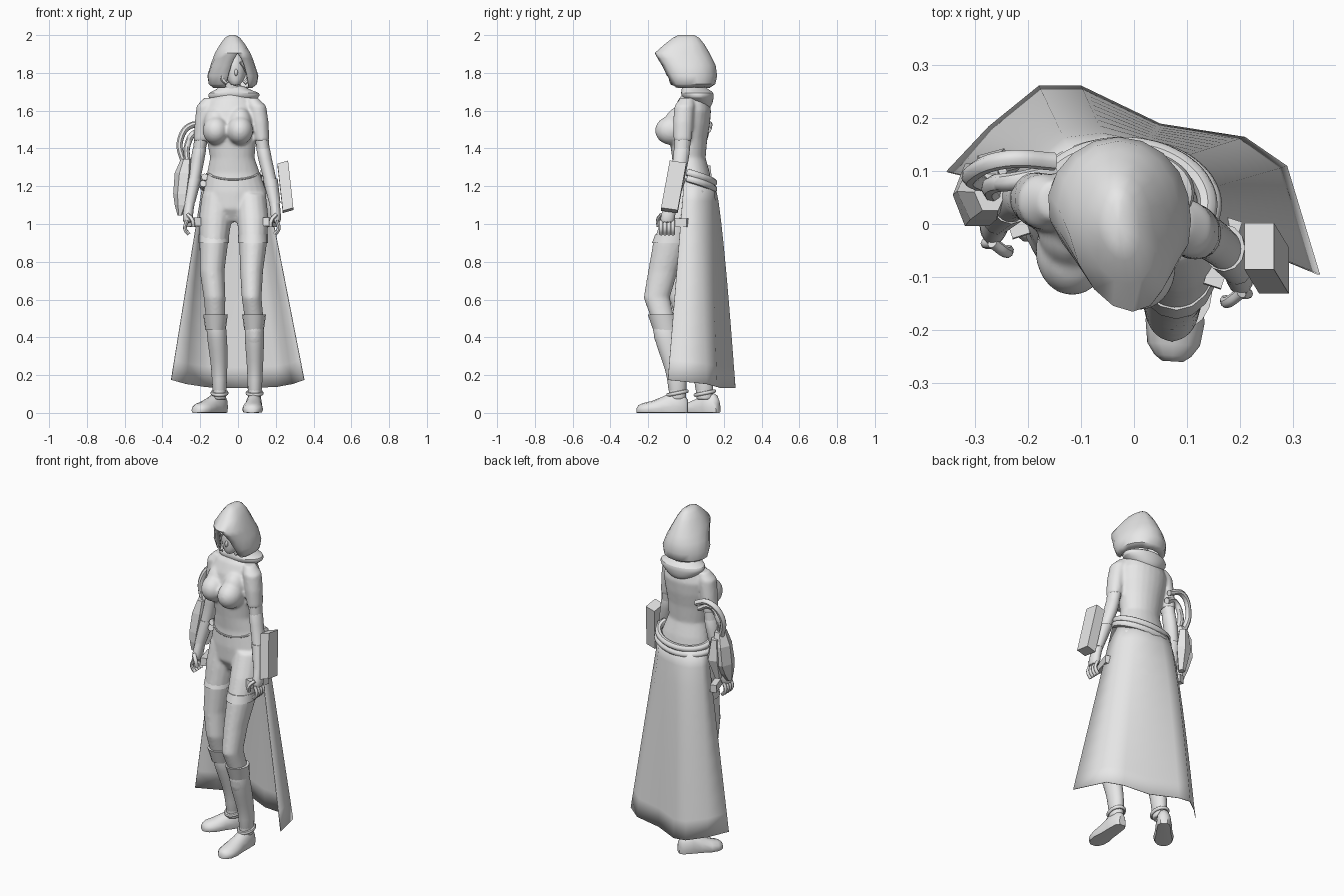
import bpy, bmesh, math
from mathutils import Vector

default_cube = bpy.data.objects.get("Cube")
if default_cube:
    bpy.data.objects.remove(default_cube, do_unlink=True)

grey = bpy.data.materials.new("plain_grey")
grey.use_nodes = True
grey.diffuse_color = (0.8, 0.8, 0.8, 1)
grey.node_tree.nodes["Principled BSDF"].inputs["Base Color"].default_value = (0.8, 0.8, 0.8, 1)
smooth_parts = []


def finish(name, bm, smooth=True, subdivide=0, thickness=0):
    bmesh.ops.remove_doubles(bm, verts=bm.verts[:], dist=.0001)
    bmesh.ops.recalc_face_normals(bm, faces=bm.faces[:])
    mesh = bpy.data.meshes.new(name)
    bm.to_mesh(mesh)
    bm.free()
    mesh.materials.append(grey)
    obj = bpy.data.objects.new(name, mesh)
    bpy.context.collection.objects.link(obj)
    if subdivide:
        obj.modifiers.new("Subdivision", "SUBSURF").levels = subdivide
        obj.modifiers["Subdivision"].render_levels = subdivide
    if thickness:
        obj.modifiers.new("Solidify", "SOLIDIFY").thickness = thickness
    if smooth:
        smooth_parts.append(obj)
    return obj


def skin(name, rows, closed=True, **options):
    """Bridge rows of points; closed rows form a capped tube, open rows a sheet."""
    bm = bmesh.new()
    grid = [[bm.verts.new(p) for p in row] for row in rows]
    count = len(grid[0])
    for low, high in zip(grid, grid[1:]):
        for i in range(count if closed else count - 1):
            j = (i + 1) % count
            bm.faces.new((low[i], low[j], high[j], high[i]))
    if closed:
        bm.faces.new(grid[0])
        bm.faces.new(grid[-1])
    return finish(name, bm, **options)


def loft(name, rings, sides=16, grow=0, **options):
    """Stack of ellipses given as centre x, centre y, height, radius x, radius y."""
    turn = [math.tau * i / sides for i in range(sides)]
    rows = [[(x + (rx + grow) * math.cos(a), y + (ry + grow) * math.sin(a), z) for a in turn]
            for x, y, z, rx, ry in rings]
    return skin(name, rows, **options)


def ball(name, centre, radii, **options):
    bm = bmesh.new()
    bmesh.ops.create_uvsphere(bm, u_segments=20, v_segments=14, radius=1)
    bmesh.ops.scale(bm, vec=radii, verts=bm.verts)
    bmesh.ops.translate(bm, vec=centre, verts=bm.verts)
    return finish(name, bm, **options)


def bar(name, start, end, width, depth):
    """Rectangular block running between two points."""
    start, end = Vector(start), Vector(end)
    bm = bmesh.new()
    bmesh.ops.create_cube(bm, size=1)
    bmesh.ops.scale(bm, vec=(width, depth, (end - start).length), verts=bm.verts)
    bmesh.ops.rotate(bm, matrix=(end - start).to_track_quat("Z", "Y").to_matrix(), verts=bm.verts)
    bmesh.ops.translate(bm, vec=(start + end) / 2, verts=bm.verts)
    return finish(name, bm, smooth=False)


def select(objects):
    bpy.ops.object.select_all(action="DESELECT")
    for obj in objects:
        obj.select_set(True)
    bpy.context.view_layer.objects.active = objects[0]


def tube(name, points, radius, cyclic=False):
    curve = bpy.data.curves.new(name, "CURVE")
    curve.dimensions = "3D"
    curve.bevel_depth = radius
    curve.bevel_resolution = 2
    curve.resolution_u = 6
    curve.use_fill_caps = True
    spline = curve.splines.new("BEZIER")
    spline.bezier_points.add(len(points) - 1)
    for knot, p in zip(spline.bezier_points, points):
        knot.co = p
        knot.handle_left_type = knot.handle_right_type = "AUTO"
    spline.use_cyclic_u = cyclic
    curve.materials.append(grey)
    obj = bpy.data.objects.new(name, curve)
    bpy.context.collection.objects.link(obj)
    select([obj])
    bpy.ops.object.convert(target="MESH")
    smooth_parts.append(bpy.context.object)


def arc(cx, cy, rx, ry, first, last, count, height):
    """Points on an ellipse, angles in degrees, height as a function of x and y."""
    angles = [math.radians(first + (last - first) * i / (count - 1)) for i in range(count)]
    spots = [(cx + rx * math.cos(a), cy + ry * math.sin(a)) for a in angles]
    return [(x, y, height(x, y)) for x, y in spots]


legs = {
    "left": [(.068, .02, 1.16, .08, .095), (.078, -.03, 1.03, .084, .1), (.08, -.08, .9, .074, .095),
             (.072, -.122, .75, .061, .079), (.072, -.155, .61, .053, .07), (.085, -.123, .5, .05, .062),
             (.087, -.102, .39, .05, .066), (.09, -.066, .27, .042, .056), (.09, -.045, .18, .037, .049),
             (.088, -.045, .07, .036, .046)],
    "right": [(-.11, .045, 1.16, .08, .095), (-.12, .03, 1.03, .088, .1), (-.128, .01, .9, .076, .095),
              (-.137, -.01, .75, .066, .078), (-.124, -.02, .61, .058, .07), (-.119, .005, .5, .052, .062),
              (-.11, .04, .39, .052, .066), (-.1, .075, .27, .043, .054), (-.098, .095, .18, .037, .047),
              (-.098, .1, .07, .036, .046)],
}
arms = {
    "left": [(.075, .005, 1.668, .03, .035), (.1, -.008, 1.625, .05, .054), (.115, -.015, 1.54, .047, .054),
             (.127, -.018, 1.44, .04, .048), (.14, -.025, 1.35, .036, .042), (.17, -.045, 1.24, .036, .041),
             (.195, -.08, 1.11, .026, .031), (.2, -.095, 1.05, .028, .038), (.203, -.1, 1.0, .026, .042)],
    "right": [(-.15, .045, 1.668, .03, .035), (-.17, .042, 1.625, .05, .054), (-.182, .045, 1.54, .047, .054),
              (-.197, .05, 1.44, .04, .048), (-.212, .055, 1.35, .036, .042), (-.232, .045, 1.24, .036, .041),
              (-.258, .015, 1.11, .026, .031), (-.265, .0, 1.05, .028, .038), (-.268, -.005, 1.0, .026, .042)],
}

# Body: torso, bust, neck, sleeves and legs fused into one soft skin
body = [loft("body", [(-.025, .03, 1.01, .06, .06), (-.018, .03, 1.08, .155, .1), (-.016, .035, 1.17, .168, .108),
                      (-.024, .03, 1.27, .14, .096), (-.03, .015, 1.35, .118, .089), (-.035, .013, 1.45, .131, .1),
                      (-.037, .022, 1.53, .142, .105), (-.037, .033, 1.6, .146, .1), (-.035, .04, 1.66, .12, .08),
                      (-.035, .04, 1.69, .06, .055)], sides=24, smooth=False),
        loft("neck", [(-.035, .035, 1.64, .052, .05), (-.03, .015, 1.78, .045, .045)], smooth=False)]
for x, y in ((.01, -.08), (-.117, -.052)):
    body.append(ball("bust", (x, y, 1.495), (.07, .084, .076), smooth=False))
    body.append(ball("upper_bust", (x, y + .045, 1.535), (.066, .078, .085), smooth=False))
for label in legs:
    body.append(loft("leg", legs[label], smooth=False))
    body.append(loft("sleeve", arms[label][:4], smooth=False))
select(body)
bpy.ops.object.join()
remesh = body[0].modifiers.new("Fuse", "REMESH")
remesh.mode = "VOXEL"
remesh.voxel_size = .008
remesh.use_smooth_shade = True
soften = body[0].modifiers.new("Soften", "SMOOTH")
soften.iterations = 9

# Waistband and the double belt behind the hips
tube("waistband", arc(-.025, .03, .141, .099, 180, 360, 9, lambda x, y: 1.265 + .5 * min(0, y + .01)), .005)
for label, drop in (("upper", 0), ("lower", .034)):
    tube(label + "_belt", arc(-.021, .035, .16 + drop / 4, .112, -15, 195, 13,
                              lambda x, y: 1.265 - drop - .3 * y + .08 * x), .019)

# Head, hair locks and draped collar
loft("head", [(-.014, -.06, 1.73, .02, .02), (-.014, -.035, 1.76, .046, .058), (-.016, -.015, 1.8, .064, .082),
              (-.02, -.01, 1.86, .07, .09), (-.024, .0, 1.92, .045, .065)], subdivide=1)
ball("nose", (-.01, -.094, 1.802), (.009, .014, .018))
for side, label in ((1, "left"), (-1, "right")):
    def lock(dx, y, z):
        return (-.012 + side * dx, y, z)
    tube(label + "_hair_lock", [lock(.03, -.09, 1.86), lock(.055, -.08, 1.82),
                                lock(.068, -.068, 1.77), lock(.045, -.07, 1.745)], .013)
loft("draped_collar", [(-.03, .09, 1.605, .05, .035), (-.03, .075, 1.64, .1, .068), (-.022, .062, 1.672, .14, .086),
                       (-.02, .06, 1.695, .14, .088), (-.025, .053, 1.706, .1, .078), (-.03, .04, 1.725, .072, .062),
                       (-.03, .035, 1.735, .05, .05)], sides=20, subdivide=1)

# Hood: open below the brow, its front turned slightly to the left
hood_rows = []
for z, front, back, half, gap in [(1.72, -.07, .125, .1, .062), (1.74, -.09, .155, .128, .06),
                                  (1.785, -.11, .165, .135, .052), (1.84, -.135, .157, .117, .036),
                                  (1.875, -.152, .14, .104, .02), (1.905, -.166, .125, .092, 0),
                                  (1.95, -.115, .098, .066, 0), (1.985, -.07, .07, .04, 0),
                                  (2, -.04, .045, .016, 0), (2, .0, .0, 0, 0)]:
    opening = math.asin(gap / half) if half else 0
    middle, depth = (front + back) / 2, (back - front) / 2
    steps = [opening + (math.tau - 2 * opening) * i / 16 for i in range(17)]
    hood_rows.append([(-.03 + half * math.sin(a) + .03 * max(0, math.cos(a)) * min(1, half / .1),
                       middle - depth * math.cos(a), z) for a in steps])
skin("hood", hood_rows, closed=False, thickness=.008)

# Shorts hems and boots
for label, rings in legs.items():
    x, y, z, rx, ry = rings[2]
    loft(label + "_shorts_hem", [(x, y + .016, z + .045, rx + .005, ry + .004), (x, y, z, rx + .005, ry + .005)])
    x, y, z, rx, ry = rings[5]
    loft(label + "_boot_cuff", [(x, y + .015, z - .06, rx + .002, ry + .004), (x, y - .006, z + .02, rx + .013, ry + .011)])
    loft(label + "_boot", rings[5:], grow=.003, subdivide=1)
    x, y, z, rx, ry = rings[-1]
    tube(label + "_ankle_strap",
         arc(x, y, rx + .002, ry + .004, 0, 315, 8, lambda u, v: z + .035 + .2 * (v - y)), .01, cyclic=True)

# Flat-soled shoes
for label, heel, toe in (("left", (.09, .01), (.073, -.26)), ("right", (-.07, .17), (-.225, -.02))):
    heel, toe = Vector(heel), Vector(toe)
    along = (toe - heel).normalized()
    across = Vector((-along.y, along.x))
    rows = []
    for t, wide, tall in [(0, .02, .07), (.08, .038, .1), (.3, .044, .112), (.5, .047, .085),
                          (.72, .056, .062), (.88, .05, .052), (.96, .035, .042), (1, .02, .03)]:
        spot = heel.lerp(toe, t)
        ring = []
        for i in range(12):
            a = math.tau * i / 12
            p = spot + across * wide * math.cos(a)
            ring.append((p.x, p.y, max(.002 * math.cos(a) ** 2, tall * (.3 + .7 * math.sin(a)))))
        rows.append(ring)
    skin(label + "_shoe", rows)

# Forearms and hands
for label, rings in arms.items():
    inward = -1 if label == "left" else 1
    loft(label + "_forearm", rings[3:], sides=12, grow=.001, subdivide=1)
    loft(label + "_elbow", rings[2:5], sides=12, grow=-.004)
    loft(label + "_wrist_cuff", rings[5:7], sides=12, grow=.004)
    x, y, z = rings[-1][:3]
    for n in range(4):
        fy = y - .032 + n * .021
        tube(label + "_finger_" + str(n + 1), [(x, fy, z + .02), (x - inward * .012, fy, z - .025),
                                               (x + inward * .008, fy, z - .055)], .01)
    tube(label + "_thumb", [(x, y - .03, z + .05), (x + inward * .025, y - .048, z + .02),
                            (x + inward * .03, y - .045, z - .015)], .011)
    bar(label + "_hand_grip", (x + inward * .055, y - .018, z + .012),
        (x + inward * .015, y + .108, z + .006), .035, .045)

# Slanted forearm block on the left arm
skin("forearm_block", [[(x + .028 * u, y + .044 * v, z + .008 * u - .006 * v)
                        for u, v in ((-1, -1), (1, -1), (1, 1), (-1, 1))]
                       for x, y, z in ((.265, -.088, 1.072), (.237, -.042, 1.322))], smooth=False)

# Faceted gauntlet with hoses on the right arm
loft("gauntlet", [(-.272, .06, 1.345, .03, .04), (-.285, .062, 1.27, .05, .062), (-.297, .055, 1.16, .046, .068),
                  (-.3, .04, 1.1, .035, .05), (-.308, .025, 1.045, .012, .02)], sides=6, smooth=False)
loft("gauntlet_flap", [(-.265, .1, 1.31, .025, .03), (-.26, .107, 1.19, .045, .038),
                       (-.27, .08, 1.07, .02, .02)], sides=5, smooth=False)
for n in range(2):
    s = n * .04
    tube("hose_" + str(n + 1), [(-.15, .118 - s / 2, 1.5 - s), (-.24 + s / 2, .122 - s, 1.525 - s),
                                (-.307 + s, .095 - s / 2, 1.44 - s / 2), (-.287 + s / 2, .075 - s / 2, 1.32)], .017)

# Long skirt cape hanging from the belt, fuller on the right of the back
waist = [(-.185, .06), (-.165, .1), (-.12, .135), (-.05, .15), (.02, .15), (.085, .125), (.135, .065), (.146, -.01)]
hem = [(-.355, .1), (-.275, .185), (-.18, .262), (-.1, .262), (.05, .19), (.21, .165), (.29, .11), (.352, -.095)]
fullness = [1, .7, .65, .7, .85, 1, 1, 1]
cape_rows = []
for step in range(11):
    t = step / 10
    row = []
    for i, (top, low, full) in enumerate(zip(waist, hem, fullness)):
        spot = Vector(top).lerp(Vector(low), t ** full)
        spread = abs(i - 3.5) / 3.5
        row.append((spot.x, spot.y, 1.23 + (.13 + .045 * spread ** 2 - 1.23) * t))
    cape_rows.append(row)
skin("cape", cape_rows, closed=False, thickness=.004)

# Smooth shading with crisp edges kept
select(smooth_parts)
bpy.ops.object.shade_smooth_by_angle(angle=math.radians(45))
